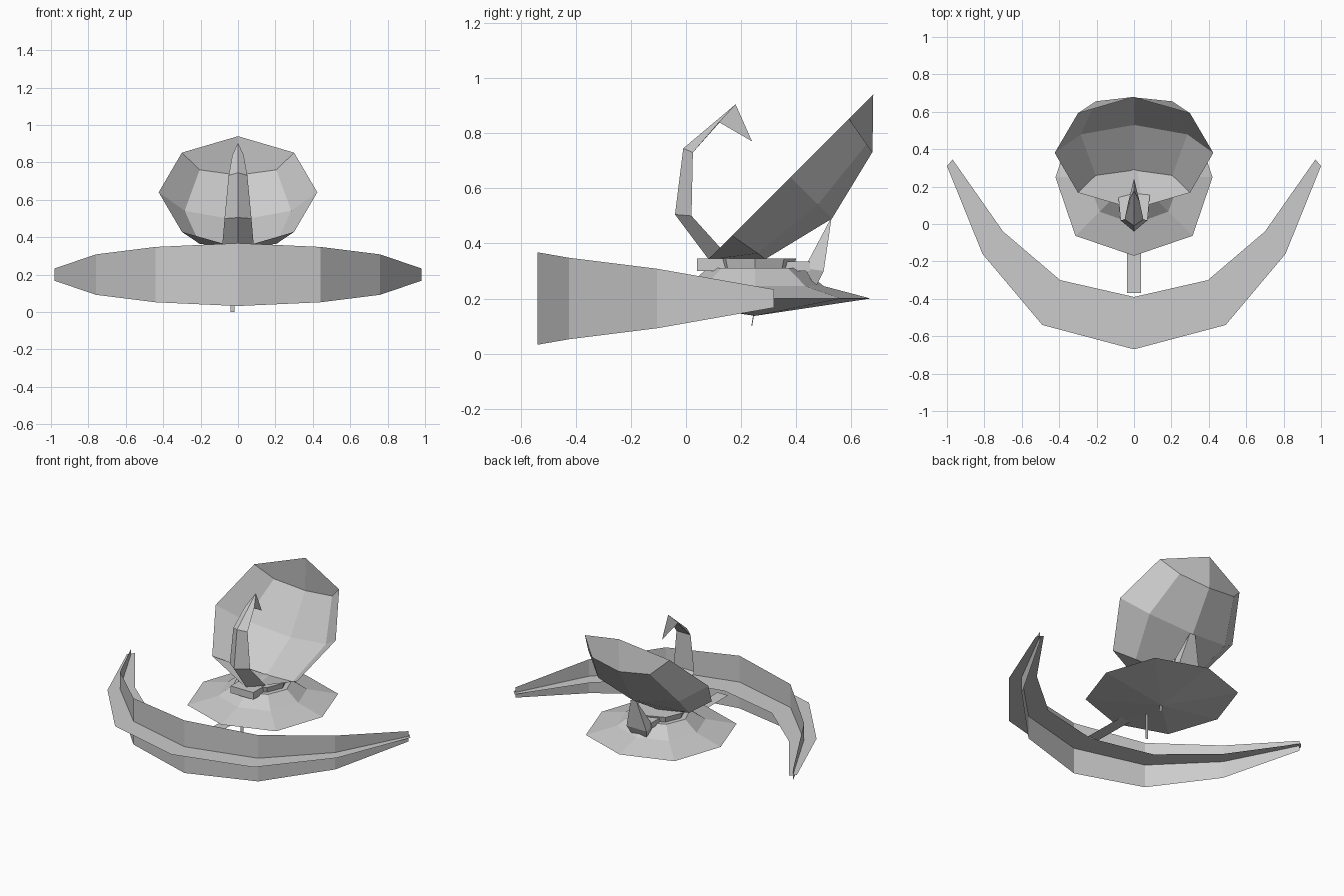
import bpy, math

if "Cube" in bpy.data.objects:
    bpy.data.objects.remove(bpy.data.objects["Cube"])

grey = bpy.data.materials.new("plain grey")
grey.diffuse_color = (0.6, 0.6, 0.6, 1)
grey.use_nodes = True
grey.node_tree.nodes["Principled BSDF"].inputs["Base Color"].default_value = grey.diffuse_color


def make(name, verts, faces):
    mesh = bpy.data.meshes.new(name)
    mesh.from_pydata(verts, [], faces)
    mesh.materials.append(grey)
    mesh.update()
    ob = bpy.data.objects.new(name, mesh)
    bpy.context.collection.objects.link(ob)
    return ob


def loft(name, rings, closed=True, caps=(False, False)):
    """Skin a list of equally long point rings."""
    n = len(rings[0])
    verts = [p for r in rings for p in r]
    faces = []
    for i in range(len(rings) - 1):
        for j in range(n if closed else n - 1):
            k = (j + 1) % n
            faces.append((i * n + j, i * n + k, (i + 1) * n + k, (i + 1) * n + j))
    if caps[0]:
        faces.append(tuple(reversed(range(n))))
    if caps[1]:
        faces.append(tuple(range((len(rings) - 1) * n, len(rings) * n)))
    return make(name, verts, faces)


def mirrored(half):
    """Extend a half path (x >= 0, starting on x = 0) to both sides."""
    left = [[(-x, y, z) for x, y, z in ring] for ring in reversed(half[1:])]
    return left + half


def oct_ring(cy, z, r, diag=None):
    diag = diag or r
    return [((r, diag)[i % 2] * math.cos(i * math.pi / 4),
             cy + (r, diag)[i % 2] * math.sin(i * math.pi / 4), z) for i in range(8)]


def box(name, y0, y1, z0, z1, w0, w1=None):
    w1 = w1 or w0
    ring = lambda z, w: [(-w, y0, z), (w, y0, z), (w, y1, z), (-w, y1, z)]
    return loft(name, [ring(z0, w0), ring(z1, w1)], caps=(True, True))


# Crescent blade: an upright and a flat ribbon crossing each other
MID = 0.2
upright = [(0, -0.54, 0.168), (0.44, -0.425, 0.148), (0.76, -0.105, 0.108), (0.98, 0.32, 0.033)]
loft("crescent_upright",
     mirrored([[(x, y, MID - h), (x, y, MID + h)] for x, y, h in upright]), closed=False)
flat = [((0, -0.67), (0, -0.39)), ((0.49, -0.54), (0.395, -0.30)),
        ((0.81, -0.16), (0.70, -0.04)), ((1.0, 0.31), (0.97, 0.345))]
loft("crescent_flat",
     mirrored([[(a[0], a[1], MID), (b[0], b[1], MID)] for a, b in flat]), closed=False)

# Flared eight sided base with a shallow pointed underside
CY = 0.25
loft("base_skirt", [oct_ring(CY, 0.2, 0.42, 0.443), oct_ring(CY, 0.245, 0.25, 0.26),
                    oct_ring(CY, 0.31, 0.17)], caps=(False, True))
make("base_underside", oct_ring(CY, 0.2, 0.42, 0.443) + [(0, CY, 0.137)],
     [((i + 1) % 8, i, 8) for i in range(8)])
loft("turntable", [oct_ring(CY, 0.31, 0.14), oct_ring(CY, 0.345, 0.15)], caps=(True, True))

# Brackets on the base
box("front_bracket", 0.04, 0.16, 0.30, 0.345, 0.08)
box("rear_bracket", 0.36, 0.45, 0.30, 0.335, 0.07)
loft("rear_support", [
    [(-0.07, 0.43, 0.31), (0.07, 0.43, 0.31), (0.07, 0.50, 0.30), (-0.07, 0.50, 0.30)],
    [(-0.02, 0.52, 0.48), (0.02, 0.52, 0.48), (0.02, 0.528, 0.49), (-0.02, 0.528, 0.49)]],
    caps=(True, True))
make("rear_support_foot", [(-0.07, 0.43, 0.31), (0.07, 0.43, 0.31), (0.07, 0.50, 0.30),
                           (-0.07, 0.50, 0.30), (0.05, 0.47, 0.24), (-0.05, 0.47, 0.24)],
     [(0, 1, 4, 5), (2, 3, 5, 4), (1, 2, 4), (0, 5, 3)])

# Tilted bowl: eight sided rim, inner ring, closed by four faces at the centre
S = math.sqrt(0.5)


def bowl_point(x, up, depth):
    return (x, 0.38 + S * (up + depth), 0.64 + S * (up - depth))


R = 0.424
rim = [bowl_point(R * math.cos(i * math.pi / 4), R * math.sin(i * math.pi / 4), 0)
       for i in range(8)]
ring = [bowl_point(x, u, d) for x, u, d in (
    (0.285, 0, 0.14), (0.205, 0.28, 0.11), (0, 0.275, 0.145), (-0.205, 0.28, 0.11),
    (-0.285, 0, 0.14), (-0.205, -0.28, 0.11), (0, -0.275, 0.145), (0.205, -0.28, 0.11))]
faces = [(i, (i + 1) % 8, 8 + (i + 1) % 8, 8 + i) for i in range(8)]
faces += [(16, 8 + i, 9 + i, 8 + (i + 2) % 8) for i in (0, 2, 4, 6)]
make("bowl", rim + ring + [bowl_point(0, 0, 0.212)], faces)

# Hooked horn with a ridge along its outer side
horn = [((0.08, 0.345), (0.16, 0.345), 0.085), ((-0.04, 0.505), (0.02, 0.50), 0.072),
        ((-0.01, 0.745), (0.025, 0.73), 0.05), ((0.18, 0.905), (0.12, 0.84), 0.03),
        ((0.24, 0.77), (0.239, 0.771), 0.001)]
loft("horn", [[(0, *o), (w, *i), (-w, *i)] for o, i, w in horn], caps=(True, True))

# Thin strut to the front and small pegs under the base
make("front_strut", [(-0.037, -0.37, 0.19), (0.037, -0.37, 0.19),
                     (0.037, 0.05, 0.185), (-0.037, 0.05, 0.185)], [(0, 1, 2, 3)])
make("lower_peg", [(-0.04, 0.08, 0.0), (-0.018, 0.08, 0.0),
                   (-0.018, 0.08, 0.17), (-0.04, 0.08, 0.17)], [(0, 1, 2, 3)])
make("small_peg", [(-0.012, 0.237, 0.1), (0.012, 0.24, 0.1),
                   (0.012, 0.247, 0.14), (-0.012, 0.244, 0.14)], [(0, 1, 2, 3)])
